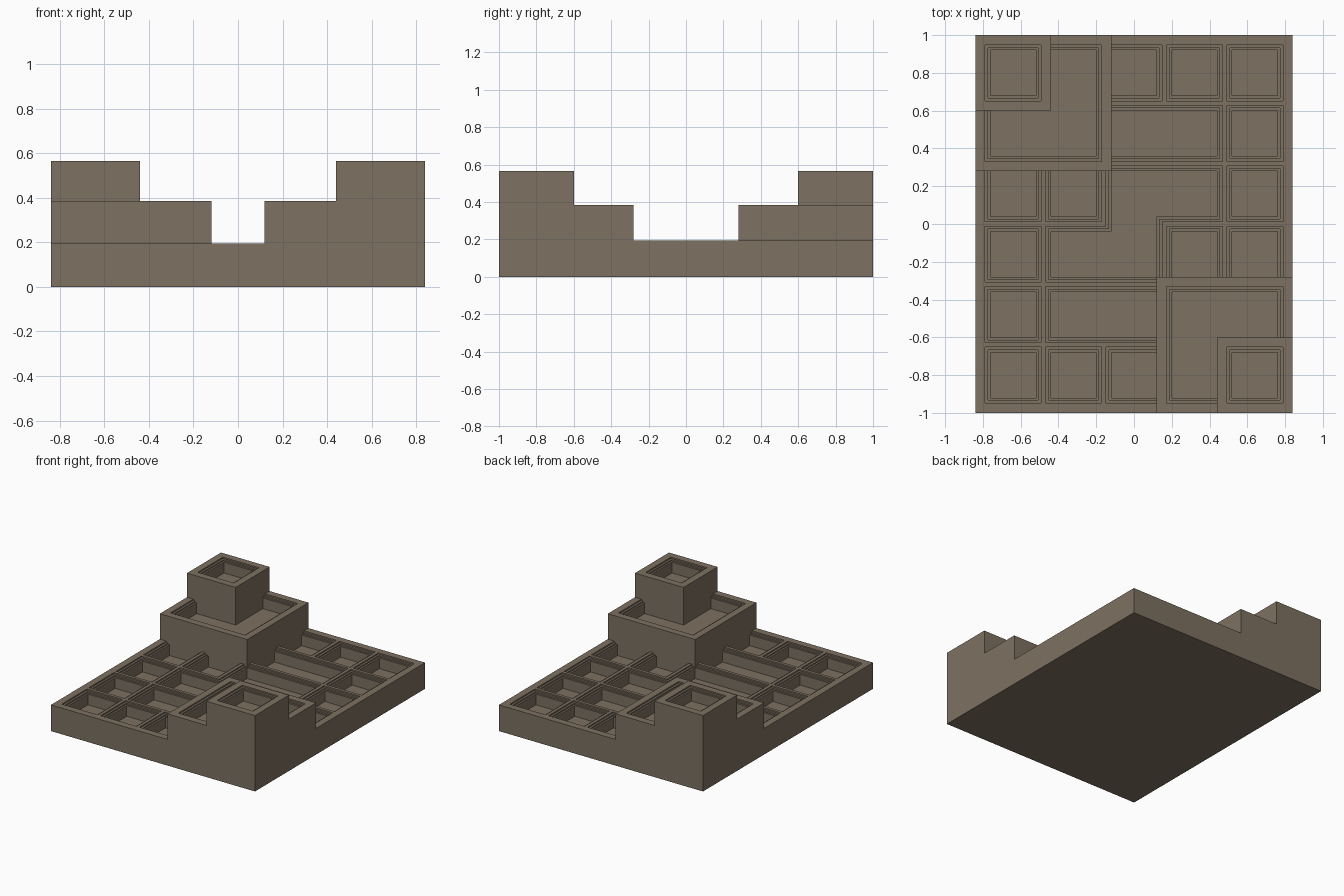
import bpy, bmesh

if "Cube" in bpy.data.objects:
    bpy.data.objects.remove(bpy.data.objects["Cube"])

stone = bpy.data.materials.new("brown stone")
stone.diffuse_color = (0.205, 0.164, 0.119, 1)
stone.use_nodes = True
stone.node_tree.nodes["Principled BSDF"].inputs["Base Color"].default_value = stone.diffuse_color

LEVELS = [0.195, 0.385, 0.565]      # rim height of each terrace
DEPTH = 0.1                         # depth of the sunken compartments
MOULD = [(0.013, 0.02), (0.028, 0.01)]   # stepped moulding: width from the pit, drop

# terraces and pits for one half (x0, x1, y0, y1); the other half is turned 180 degrees
TERRACES = [(1, -.84, -.12, .28, 1), (2, -.84, -.44, .6, 1)]
PITS = [
    (0, -.76, -.52, .04, .28), (0, -.44, -.2, .04, .28),      # squares below the tower
    (0, -.12, .12, .68, .92), (0, .2, .44, .68, .92),         # back row
    (0, .52, .76, .68, .92), (0, .52, .76, .36, .6), (0, .52, .76, .04, .28),
    (0, -.12, .44, .36, .6),                                  # long tray
    (0, -.12, .44, .04, .28), (0, -.12, .12, -.28, .28),      # centre zigzag tray
    (1, -.76, -.2, .36, .6), (1, -.44, -.2, .36, .92),        # L tray on the tower
    (2, -.76, -.52, .68, .92),                                # top box
]


def with_turned(rects):
    return rects + [(l, -b, -a, -d, -c) for l, a, b, c, d in rects]


TERRACES, PITS = with_turned(TERRACES), with_turned(PITS)


def height(x, y):
    if abs(x) > .84 or abs(y) > 1:
        return 0
    level = max([0] + [l for l, a, b, c, d in TERRACES if a < x < b and c < y < d])
    dist = min(max(a - x, x - b, c - y, y - d)
               for l, a, b, c, d in PITS if l == level)
    if dist < 0:
        return LEVELS[level] - DEPTH
    for width, drop in MOULD:
        if dist < width:
            return LEVELS[level] - drop
    return LEVELS[level]


def breaks(i, limit):
    """All coordinates along one axis where the height may change."""
    s = {-limit, limit}
    for r in TERRACES:
        s |= {r[i], r[i + 1]}
    for r in PITS:
        for w in (0, MOULD[0][0], MOULD[1][0]):
            s |= {r[i] - w, r[i + 1] + w}
    return sorted({round(v, 4) for v in s if abs(v) <= limit})


xs, ys = breaks(1, .84), breaks(3, 1)
bm = bmesh.new()


def face(*pts):
    bm.faces.new([bm.verts.new(p) for p in pts])


# tops and the steps between neighbouring cells
cx = [-2] + [(a + b) / 2 for a, b in zip(xs, xs[1:])] + [2]
cy = [-2] + [(a + b) / 2 for a, b in zip(ys, ys[1:])] + [2]
H = [[height(x, y) for y in cy] for x in cx]
for i in range(1, len(xs)):
    for j in range(1, len(ys)):
        a, b, c, d, h = xs[i - 1], xs[i], ys[j - 1], ys[j], H[i][j]
        face((a, c, h), (b, c, h), (b, d, h), (a, d, h))
        face((a, d, 0), (b, d, 0), (b, c, 0), (a, c, 0))
        for (p, q), n in ((((a, c), (b, c)), H[i][j - 1]),
                          (((b, c), (b, d)), H[i + 1][j]),
                          (((b, d), (a, d)), H[i][j + 1]),
                          (((a, d), (a, c)), H[i - 1][j])):
            if n < h:
                face((*p, n), (*q, n), (*q, h), (*p, h))

bmesh.ops.remove_doubles(bm, verts=bm.verts, dist=1e-5)
mesh = bpy.data.meshes.new("stepped_tray")
bm.to_mesh(mesh)
bm.free()
mesh.materials.append(stone)
bpy.context.collection.objects.link(bpy.data.objects.new("stepped_tray", mesh))
